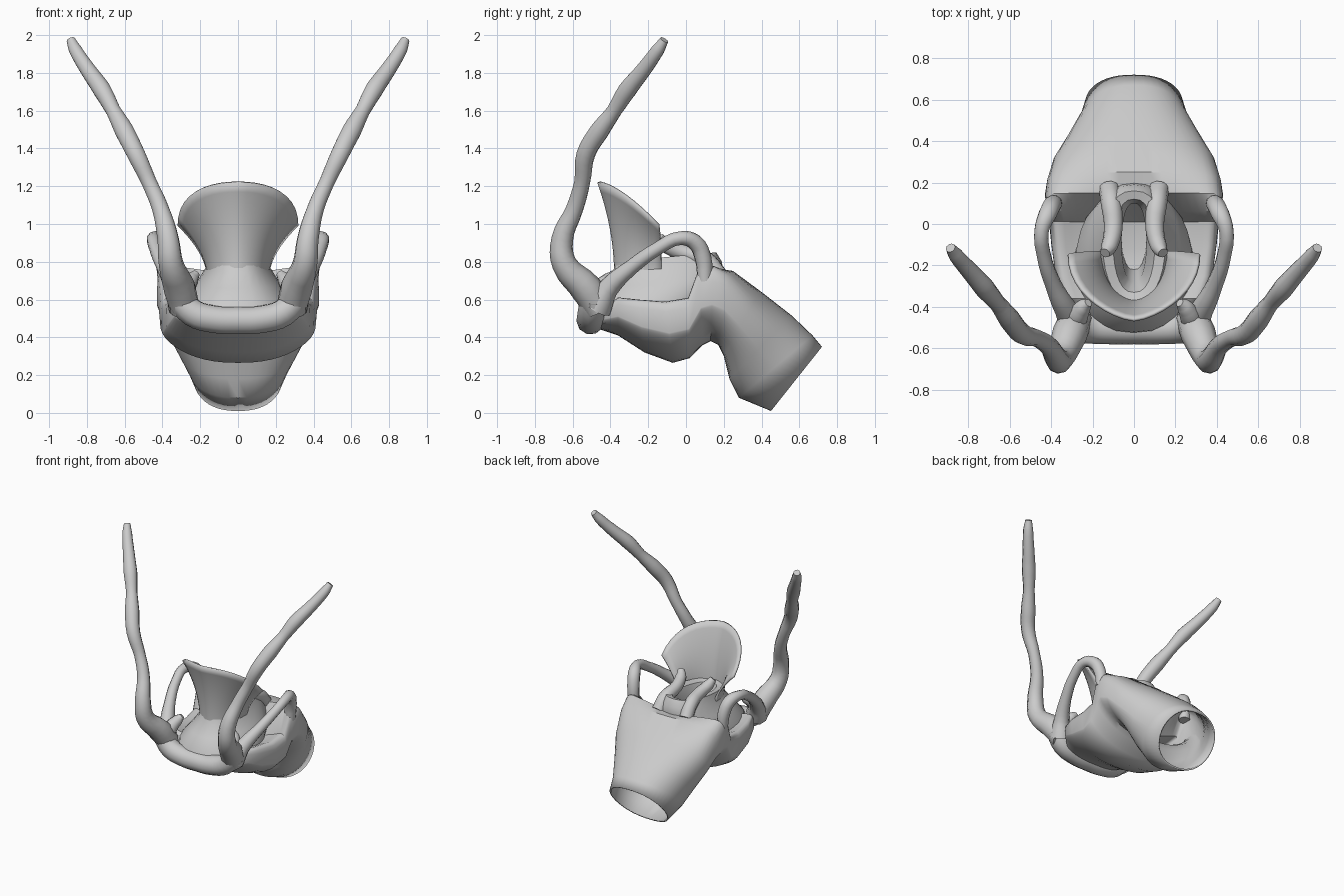
import bpy, bmesh, math
from mathutils import Vector

if "Cube" in bpy.data.objects:
    bpy.data.objects.remove(bpy.data.objects["Cube"])

grey = bpy.data.materials.new("light_grey")
grey.use_nodes = True
colour = (0.6, 0.6, 0.6, 1)
grey.diffuse_color = colour
grey.node_tree.nodes["Principled BSDF"].inputs["Base Color"].default_value = colour


def finish(obj, thickness=0):
    """Material, wall thickness and smooth shading."""
    obj.data.materials.clear()
    obj.data.materials.append(grey)
    if thickness:
        wall = obj.modifiers.new("wall", 'SOLIDIFY')
        wall.thickness = thickness
    bpy.ops.object.select_all(action='DESELECT')
    obj.select_set(True)
    bpy.context.view_layer.objects.active = obj
    bpy.ops.object.shade_smooth_by_angle(angle=math.radians(40))


def loft(name, rows, closed=True, cap_start=False, thickness=0):
    """Skin rows of points into a surface."""
    bm = bmesh.new()
    rings = [[bm.verts.new(p) for p in row] for row in rows]
    n = len(rows[0])
    for a, b in zip(rings, rings[1:]):
        for i in range(n if closed else n - 1):
            j = (i + 1) % n
            bm.faces.new((a[i], a[j], b[j], b[i]))
    if cap_start:
        bm.faces.new(rings[0])
    bmesh.ops.recalc_face_normals(bm, faces=bm.faces)
    mesh = bpy.data.meshes.new(name)
    bm.to_mesh(mesh)
    bm.free()
    obj = bpy.data.objects.new(name, mesh)
    bpy.context.collection.objects.link(obj)
    finish(obj, thickness)


def tube(name, points, side=1):
    """Round bar through (x, y, z, radius) points."""
    curve = bpy.data.curves.new(name, 'CURVE')
    curve.dimensions = '3D'
    curve.bevel_depth = 1
    curve.bevel_resolution = 3
    curve.resolution_u = 4
    curve.use_fill_caps = True
    spline = curve.splines.new('BEZIER')
    spline.bezier_points.add(len(points) - 1)
    for bp, (x, y, z, r) in zip(spline.bezier_points, points):
        bp.co = (x * side, y, z)
        bp.radius = r
        bp.handle_left_type = bp.handle_right_type = 'AUTO'
    helper = bpy.data.objects.new(name + "_path", curve)
    bpy.context.collection.objects.link(helper)
    bpy.context.view_layer.update()
    mesh = bpy.data.meshes.new_from_object(helper)
    bpy.data.objects.remove(helper)
    obj = bpy.data.objects.new(name, mesh)
    bpy.context.collection.objects.link(obj)
    finish(obj)


# Main body: top y, z, bottom y, z, half width, dip of the top, roundness of top
sections = [
    (-.46, .56, -.45, .44, .24, 0, .7), (-.36, .67, -.36, .41, .34, .1, .45),
    (-.26, .68, -.22, .32, .38, .16, .4), (-.12, .68, -.07, .265, .40, .18, .4),
    (.01, .70, .02, .29, .41, .18, .4), (.06, .88, .09, .36, .42, .30, .4),
    (.15, .88, .13, .38, .43, .14, .45), (.25, .82, .17, .36, .42, .07, .55),
    (.40, .66, .20, .30, .39, .02, .7), (.56, .515, .23, .18, .32, 0, .85),
    (.67, .41, .28, .08, .265, 0, .95), (.72, .35, .45, .01, .235, 0, 1)]


def section_ring(ty, tz, by, bz, half, dip, top, n=48):
    ring = []
    for i in range(n):
        t = math.tau * i / n
        c, s = math.cos(t), math.sin(t)
        x = half * math.copysign(abs(c) ** .85, c)
        mid = .3 + .2 * top
        if s >= 0:
            f = mid + (1 - mid) * s ** top
        else:
            f = mid - mid * abs(s) ** (1.8 - .8 * top)
        sink = dip * min(1, max(0, s) * 1.5) * max(0, 1 - (x / half) ** 2)
        ring.append((x, by + (ty - by) * f, bz + (tz - bz) * f - sink))
    return ring


loft("body_tube", [section_ring(*s) for s in sections], cap_start=True, thickness=.012)

# Inner throat: z at front, z at back, half width, front y, back y
throat = [(.47, .5, .30, -.54, .05), (.58, .62, .28, -.52, .16),
          (.66, .72, .22, -.45, .20), (.74, .80, .17, -.39, .19),
          (.80, .85, .15, -.37, .16), (.79, .84, .10, -.33, .12),
          (.70, .74, .06, -.28, .10), (.52, .55, .06, -.22, .10)]
rows = []
for zf, zb, half, yf, yb in throat:
    row = []
    for i in range(28):
        t = math.tau * i / 28
        f = .5 + .5 * math.sin(t)
        row.append((half * math.copysign(abs(math.cos(t)) ** .8, math.cos(t)),
                    yf + (yb - yf) * f, zf + (zb - zf) * f))
    rows.append(row)
loft("inner_throat", rows)

# Spoon-shaped flap, hollow towards the back
rows = []
for j in range(11):
    v = j / 10
    row = []
    for i in range(21):
        u = i / 10 - 1
        a = abs(u)
        low = Vector((.165 * math.sin(u * math.pi / 2), -.38 + .25 * a ** 1.8, .72))
        high = Vector((.32 * math.sin(u * math.pi / 2), -.47 + .32 * a ** 1.5, 1.22 - .23 * a ** 2.2))
        row.append((low.x + (high.x - low.x) * v ** 1.8,
                    low.y + (high.y - low.y) * v ** 2,
                    low.z + (high.z - low.z) * v))
    rows.append(row)
loft("spoon_flap", rows, closed=False, thickness=.015)

# Front crossbar
half_bar = [(.32, -.49, .62, .07), (.24, -.50, .53, .075), (.12, -.505, .495, .075)]
bar = [(-x, y, z, r) for x, y, z, r in half_bar] + [(0, -.505, .49, .075)] + half_bar[::-1]
tube("front_crossbar", bar)

# Paired horns, arms, knobs and ridges
for label, side in (("left", 1), ("right", -1)):
    tube(label + "_horn", [
        (.28, -.46, .55, .08), (.31, -.53, .66, .085), (.355, -.645, .79, .066),
        (.37, -.655, .92, .058), (.41, -.59, 1.08, .046), (.47, -.55, 1.22, .042),
        (.54, -.53, 1.37, .05), (.60, -.46, 1.49, .053), (.66, -.38, 1.60, .041),
        (.72, -.31, 1.71, .05), (.79, -.23, 1.81, .043), (.86, -.15, 1.92, .036),
        (.885, -.115, 1.975, .024)], side)
    tube(label + "_side_arm", [
        (.29, -.47, .56, .08), (.33, -.41, .66, .055), (.39, -.29, .77, .04),
        (.435, -.15, .87, .035), (.445, -.03, .925, .036), (.415, .05, .90, .045),
        (.395, .09, .82, .045), (.385, .10, .70, .04)], side)
    tube(label + "_knob", [
        (.29, -.49, .60, .06), (.27, -.44, .67, .05), (.245, -.40, .71, .04),
        (.22, -.38, .74, .02)], side)
    tube(label + "_back_ridge", [
        (.12, .17, .73, .05), (.11, .10, .81, .05), (.10, -.02, .85, .045),
        (.12, -.11, .89, .04), (.14, -.14, .93, .025)], side)
